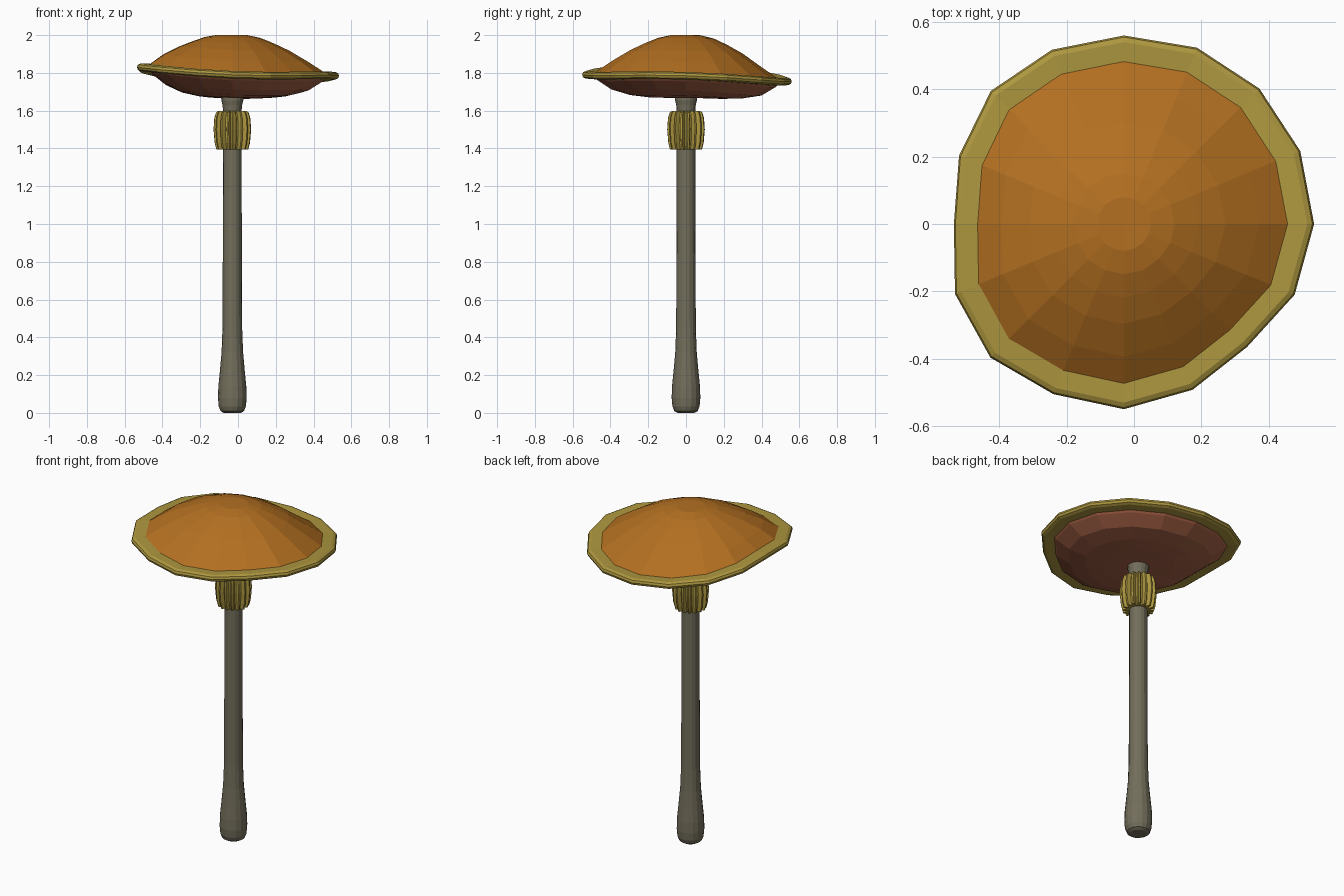
import bpy, bmesh
from math import cos, sin, pi

if "Cube" in bpy.data.objects:
    bpy.data.objects.remove(bpy.data.objects["Cube"])

CX = -0.03  # axis of the stem and cap
# outline of the irregular cap rim, one radius per 22.5 degrees
RADII = [.565, .567, .569, .567, .56, .56, .559, .53,
         .505, .543, .561, .547, .55, .533, .517, .549]


def material(name, rgb):
    m = bpy.data.materials.new(name)
    m.diffuse_color = (*rgb, 1)
    m.use_nodes = True
    m.node_tree.nodes["Principled BSDF"].inputs["Base Color"].default_value = m.diffuse_color
    return m


def plain(r, z, i, n):
    a = 2 * pi * i / n
    return CX + r * cos(a), r * sin(a), z


def wobbly(r, z, i, n):
    """Bend a round profile to the cap's uneven outline and wavy edge."""
    a = 2 * pi * i / n
    w = min(1, r / .45)
    r2 = r * (1 + (RADII[i] / .56 - 1) * w)
    wave = -.0225 * cos(a) - .0175 * sin(a) + .0175 * cos(2 * a)
    return CX + r2 * cos(a), r2 * sin(a), z + wave * min(1, (r / .42) ** 2)


def pleated(r, z, i, n):
    return plain(r if i % 4 in (1, 2) else r - .022, z, i, n)


def lathe(name, profile, n, mat, place=plain, loop=False):
    """Spin a (radius, z) profile; radius 0 makes a pole."""
    bm = bmesh.new()
    rings = []
    for r, z in profile:
        if r == 0:
            rings.append([bm.verts.new((CX, 0, z))] * n)
        else:
            rings.append([bm.verts.new(place(r, z, i, n)) for i in range(n)])
    pairs = list(zip(rings, rings[1:]))
    if loop:
        pairs.append((rings[-1], rings[0]))
    for a, b in pairs:
        for i in range(n):
            j = (i + 1) % n
            quad = list(dict.fromkeys((a[i], a[j], b[j], b[i])))
            bm.faces.new(quad)
    bmesh.ops.recalc_face_normals(bm, faces=bm.faces)
    me = bpy.data.meshes.new(name)
    bm.to_mesh(me)
    bm.free()
    me.materials.append(mat)
    ob = bpy.data.objects.new(name, me)
    bpy.context.collection.objects.link(ob)
    return ob


orange = material("cap_orange", (.45, .16, .015))
red = material("gill_red", (.38, .12, .06))
gold = material("rim_gold", (.42, .31, .05))
grey = material("stem_grey", (.17, .155, .105))

# stem with bulbous foot and flared neck
lathe("stem", [(0, 0), (.045, 0), (.062, .01), (.072, .035), (.076, .08),
               (.074, .14), (.066, .22), (.057, .32), (.052, .45), (.05, 1.0),
               (.049, 1.4), (.049, 1.6), (.052, 1.63), (.058, 1.655), (.058, 1.69),
               (0, 1.69)], 16, grey)

# pleated collar around the neck
lathe("collar", [(0, 1.40), (.085, 1.395), (.094, 1.43), (.1, 1.50),
                 (.096, 1.56), (.087, 1.59), (.078, 1.597), (0, 1.60)], 64, gold, pleated)

# domed cap top
lathe("cap_top", [(0, 2.0), (.08, 2.0), (.15, 1.985), (.22, 1.957), (.30, 1.92),
                  (.40, 1.862), (.49, 1.803), (.50, 1.79)], 16, orange, wobbly)

# shallow underside
lathe("cap_underside", [(0, 1.668), (.10, 1.668), (.20, 1.671), (.30, 1.683),
                        (.40, 1.712), (.475, 1.76), (.50, 1.785)], 16, red, wobbly)

# flat rounded band around the cap edge
lathe("cap_rim", [(.47, 1.808), (.54, 1.81), (.555, 1.803), (.56, 1.79),
                  (.555, 1.777), (.54, 1.77), (.455, 1.77)], 16, gold, wobbly, True)
